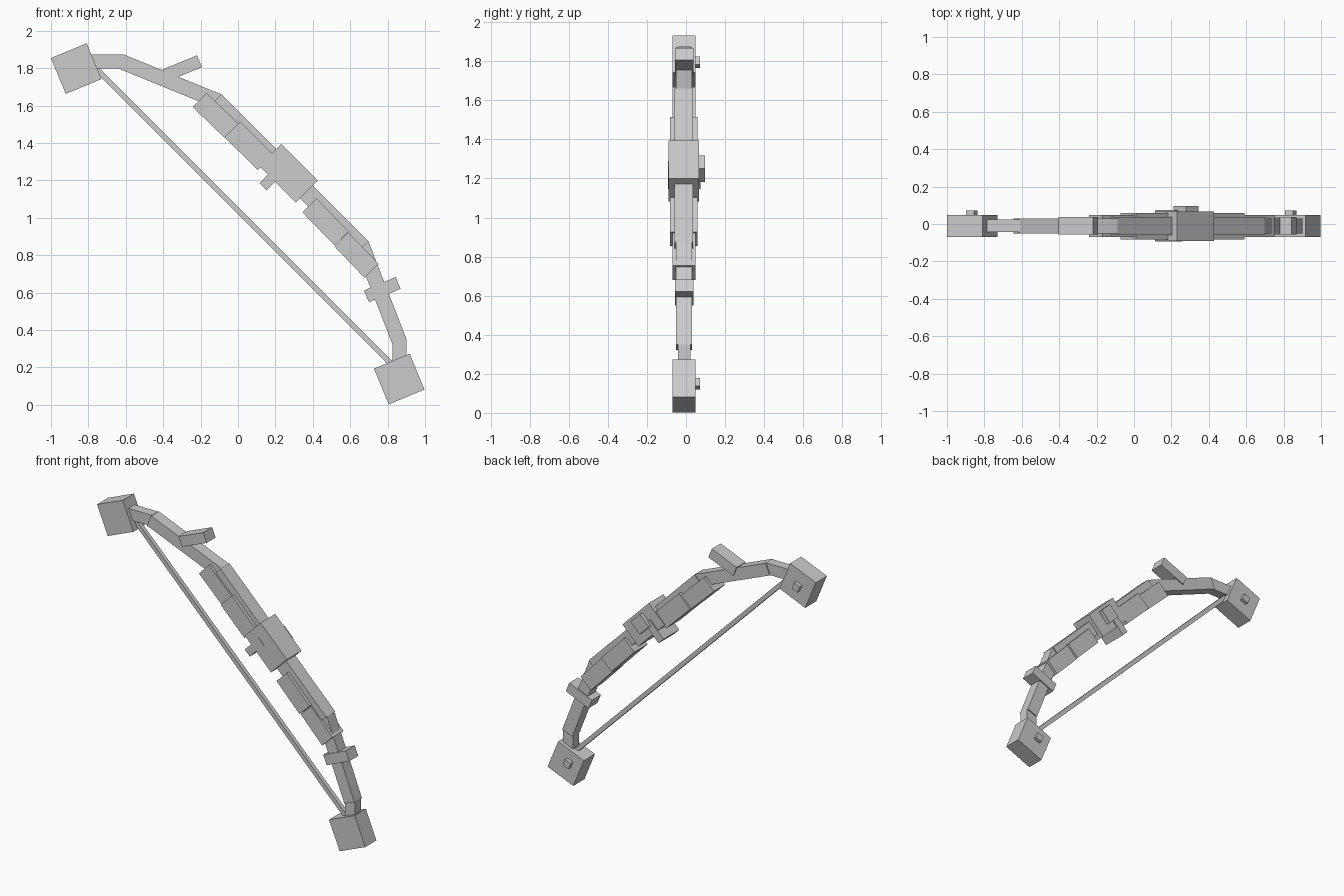
import bpy
import math
from mathutils import Matrix, Vector

cube = bpy.data.objects.get("Cube")
if cube:
    bpy.data.objects.remove(cube, do_unlink=True)

# One plain grey for the whole bow
grey = bpy.data.materials.new("plain_grey")
grey.use_nodes = True
colour = (0.6, 0.6, 0.6, 1)
grey.diffuse_color = colour
grey.node_tree.nodes["Principled BSDF"].inputs["Base Color"].default_value = colour


def bar(name, start, end, width, back, front):
    """Box along a line in the x-z plane, from y=front to y=back."""
    a, b = Vector((start[0], 0, start[1])), Vector((end[0], 0, end[1]))
    d = b - a
    mid = (a + b) / 2
    mid.y = (back + front) / 2
    bpy.ops.mesh.primitive_cube_add(size=1)
    ob = bpy.context.object
    ob.name = name
    ob.data.transform(
        Matrix.Translation(mid)
        @ Matrix.Rotation(-math.atan2(d.z, d.x), 4, "Y")
        @ Matrix.Diagonal((d.length, back - front, width, 1)))
    ob.data.materials.append(grey)
    return ob


def square(name, x, z, side, tilt, back, front):
    """Square block centred on a point and tilted by some degrees."""
    t = math.radians(tilt)
    dx, dz = math.cos(t) * side / 2, math.sin(t) * side / 2
    return bar(name, (x - dx, z - dz), (x + dx, z + dz), side, back, front)


# End blocks with a small stud on the back
for side, x, z, sx, sz in (("upper", -0.865, 1.798, -0.868, 1.795),
                           ("lower", 0.862, 0.138, 0.838, 0.149)):
    square(side + "_end_block", x, z, 0.207, 22.5, 0.048, -0.07)
    square(side + "_end_stud", sx, sz, 0.046, 22.5, 0.072, 0.0)

# Limbs
bar("upper_limb_tip", (-0.8, 1.837), (-0.61, 1.837), 0.075, 0.023, -0.042)
bar("upper_limb", (-0.628, 1.837), (-0.104, 1.623), 0.08, 0.03, -0.05)
bar("lower_limb", (0.66, 0.86), (0.864, 0.336), 0.08, 0.03, -0.05)
bar("lower_limb_tip", (0.864, 0.35), (0.864, 0.2), 0.075, 0.023, -0.042)
bar("main_arm", (-0.122, 1.626), (0.664, 0.84), 0.096, 0.037, -0.06)

# Plates on the inner side of the arm
bar("upper_outer_plate", (-0.205, 1.63), (-0.035, 1.466), 0.106, 0.048, -0.07)
bar("upper_inner_plate", (-0.03, 1.473), (0.147, 1.297), 0.118, 0.06, -0.082)
bar("lower_inner_plate", (0.382, 1.067), (0.553, 0.89), 0.106, 0.058, -0.082)
bar("lower_outer_plate", (0.553, 0.885), (0.714, 0.717), 0.106, 0.048, -0.07)

# Central grip
bar("grip_block", (0.172, 1.336), (0.368, 1.14), 0.166, 0.066, -0.09)
bar("grip_prong", (0.134, 1.166), (0.238, 1.27), 0.053, 0.074, -0.093)
square("grip_stud", 0.278, 1.25, 0.096, 45, 0.096, 0.0)

# Crosspieces
bar("upper_crosspiece", (-0.39, 1.762), (-0.206, 1.837), 0.068, 0.038, -0.057)
bar("lower_crosspiece", (0.687, 0.58), (0.856, 0.652), 0.068, 0.038, -0.057)

# String
bar("bowstring", (-0.79, 1.83), (0.84, 0.2), 0.028, 0.003, -0.025)
